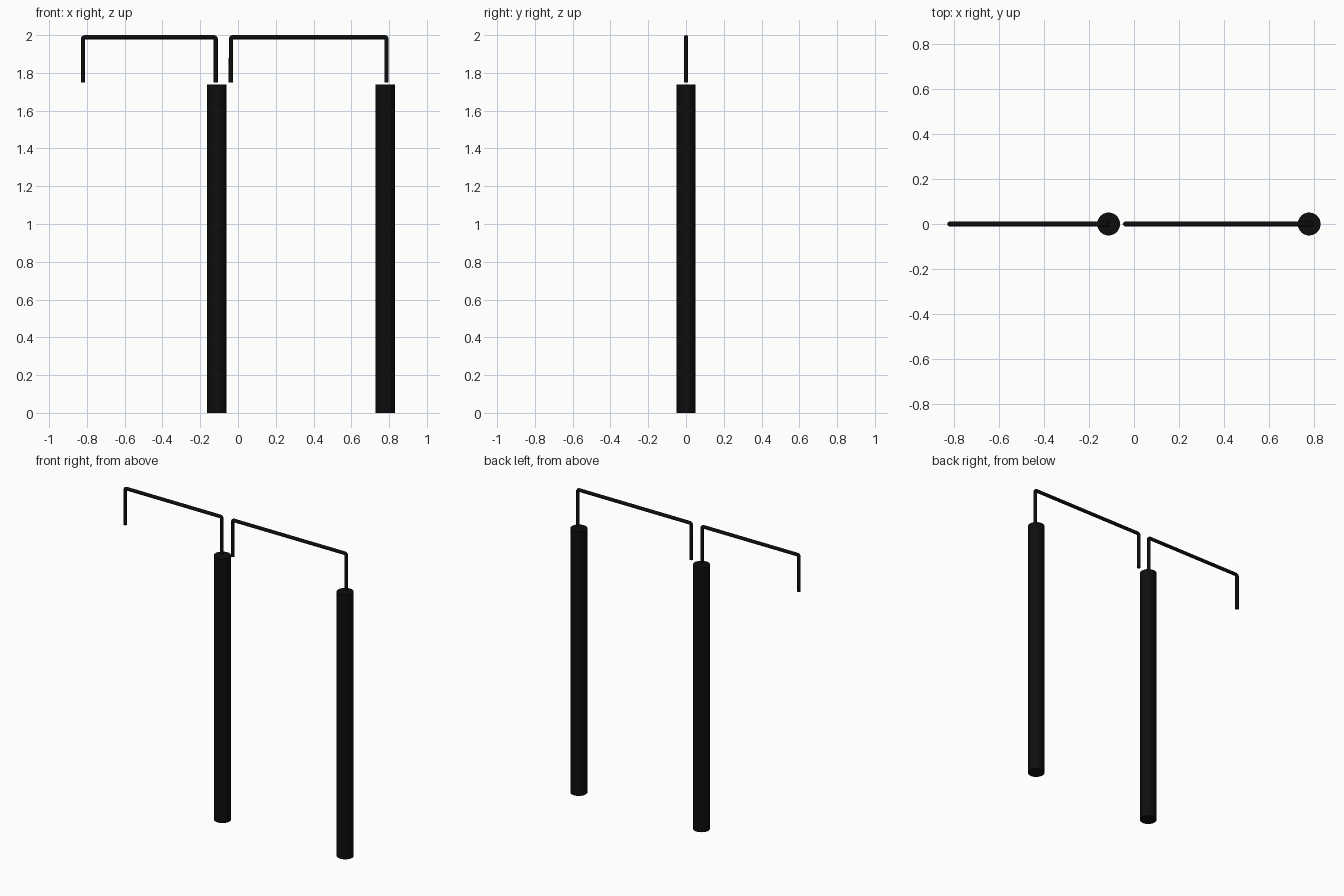
import bpy, math

if "Cube" in bpy.data.objects:
    bpy.data.objects.remove(bpy.data.objects["Cube"])

black = bpy.data.materials.new("black")
black.diffuse_color = (0.004, 0.004, 0.004, 1)
black.use_nodes = True
black.node_tree.nodes["Principled BSDF"].inputs["Base Color"].default_value = black.diffuse_color


def finish(obj, name):
    obj.name = name
    obj.data.materials.clear()
    obj.data.materials.append(black)
    bpy.ops.object.select_all(action='DESELECT')
    obj.select_set(True)
    bpy.context.view_layer.objects.active = obj
    bpy.ops.object.shade_smooth_by_angle(angle=math.radians(40))


def post(name, x, radius=0.051, height=1.738):
    bpy.ops.mesh.primitive_cylinder_add(vertices=32, radius=radius, depth=height,
                                        location=(x, 0, height / 2))
    finish(bpy.context.object, name)


def bracket(name, x0, x1, bottom=1.75, top=1.989, radius=0.011, bend=0.01):
    # Upside-down U path with tightly rounded corners
    pts = [(x0, bottom)]
    for cx, start in ((x0 + bend, 180), (x1 - bend, 90)):
        for i in range(5):
            a = math.radians(start - 22.5 * i)
            pts.append((cx + bend * math.cos(a), top - bend + bend * math.sin(a)))
    pts.append((x1, bottom))
    curve = bpy.data.curves.new(name, 'CURVE')
    curve.dimensions = '3D'
    curve.bevel_depth = radius
    curve.bevel_resolution = 4
    curve.use_fill_caps = True
    spline = curve.splines.new('POLY')
    spline.points.add(len(pts) - 1)
    for p, (x, z) in zip(spline.points, pts):
        p.co = (x, 0, z, 1)
    obj = bpy.data.objects.new(name, curve)
    bpy.context.collection.objects.link(obj)
    bpy.ops.object.select_all(action='DESELECT')
    obj.select_set(True)
    bpy.context.view_layer.objects.active = obj
    bpy.ops.object.convert(target='MESH')
    finish(bpy.context.object, name)


# Thick upright posts
post("middle_post", -0.113)
post("right_post", 0.78)

# Thin bent rails floating just above the posts
bracket("left_rail", -0.821, -0.118)
bracket("right_rail", -0.038, 0.787)
